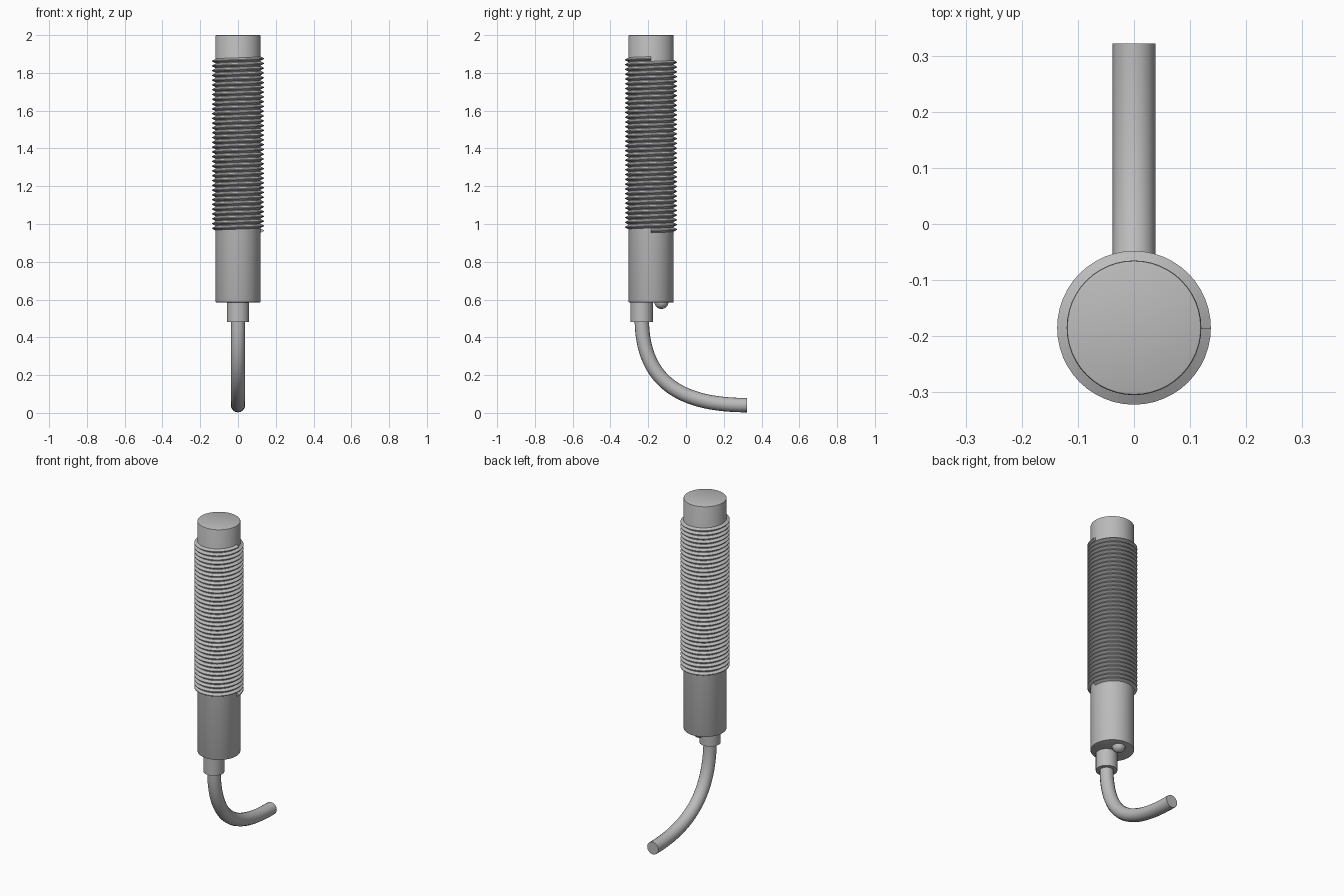
import bpy, bmesh, math
from mathutils import Vector

if "Cube" in bpy.data.objects:
    bpy.data.objects.remove(bpy.data.objects["Cube"])

AXIS_Y, CABLE_Y = -0.185, -0.234

grey = bpy.data.materials.new("plain_grey")
grey.use_nodes = True
grey.diffuse_color = (0.5, 0.5, 0.5, 1)
grey.node_tree.nodes["Principled BSDF"].inputs["Base Color"].default_value = (0.5, 0.5, 0.5, 1)


def finish(obj, angle=35):
    if not obj.data.materials:
        obj.data.materials.append(grey)
    bpy.ops.object.select_all(action='DESELECT')
    obj.select_set(True)
    bpy.context.view_layer.objects.active = obj
    if obj.type == 'CURVE':
        bpy.ops.object.convert(target='MESH')
    bpy.ops.object.shade_smooth_by_angle(angle=math.radians(angle))


def cylinder(name, radius, z0, z1, y, bevel=0.0):
    bpy.ops.mesh.primitive_cylinder_add(vertices=48, radius=radius, depth=z1 - z0,
                                        location=(0, y, (z0 + z1) / 2))
    obj = bpy.context.object
    obj.name = name
    if bevel:
        mod = obj.modifiers.new("edge", 'BEVEL')
        mod.width, mod.segments = bevel, 2
        bpy.ops.object.modifier_apply(modifier="edge")
    finish(obj)


# Barrel and cable sleeve
cylinder("barrel", 0.12, 0.585, 2.0, AXIS_Y, 0.004)
cylinder("cable_sleeve", 0.059, 0.48, 0.60, CABLE_Y)

# Helical thread: a ridge profile swept up around the barrel
TURNS, Z_LOW, Z_HIGH = 36, 0.952, 1.888
pitch = (Z_HIGH - Z_LOW) / (TURNS + 1)
SIDES = 48
profile = [(0.117, 0.0), (0.137, 0.42), (0.137, 0.58), (0.117, 1.0)]
bm = bmesh.new()
rings = []
for i in range(TURNS * SIDES + 1):
    a = math.tau * i / SIDES
    z = Z_LOW + pitch * i / SIDES
    rings.append([bm.verts.new((r * math.cos(a), r * math.sin(a), z + h * pitch))
                  for r, h in profile])
for lower, upper in zip(rings, rings[1:]):
    for k in range(len(profile) - 1):
        bm.faces.new((lower[k], upper[k], upper[k + 1], lower[k + 1]))
bm.faces.new(rings[0])
bm.faces.new(rings[-1][::-1])
bmesh.ops.recalc_face_normals(bm, faces=bm.faces)
if sum(f.normal.dot(Vector((f.calc_center_median().x, f.calc_center_median().y, 0)))
       for f in bm.faces) < 0:
    bmesh.ops.reverse_faces(bm, faces=bm.faces)
mesh = bpy.data.meshes.new("thread")
bm.to_mesh(mesh)
bm.free()
thread = bpy.data.objects.new("thread", mesh)
thread.location.y = AXIS_Y
bpy.context.collection.objects.link(thread)
finish(thread)

# Indicator lamp under the barrel
bpy.ops.mesh.primitive_uv_sphere_add(segments=32, ring_count=16, radius=0.037,
                                     location=(0, -0.13, 0.587))
bpy.context.object.name = "indicator_lamp"
finish(bpy.context.object)

# Bent cable
curve = bpy.data.curves.new("cable", 'CURVE')
curve.dimensions = '3D'
curve.bevel_depth = 0.038
curve.bevel_resolution = 6
curve.resolution_u = 32
curve.use_fill_caps = True
spline = curve.splines.new('BEZIER')
spline.bezier_points.add(1)
ends = [((0, CABLE_Y, 0.50), (0, 0, -0.35)), ((0, 0.322, 0.041), (0, 0.33, 0))]
for point, (co, handle) in zip(spline.bezier_points, ends):
    point.handle_left_type = point.handle_right_type = 'FREE'
    point.co = co
    point.handle_right = Vector(co) + Vector(handle)
    point.handle_left = Vector(co) - Vector(handle)
cable = bpy.data.objects.new("cable", curve)
bpy.context.collection.objects.link(cable)
finish(cable)
